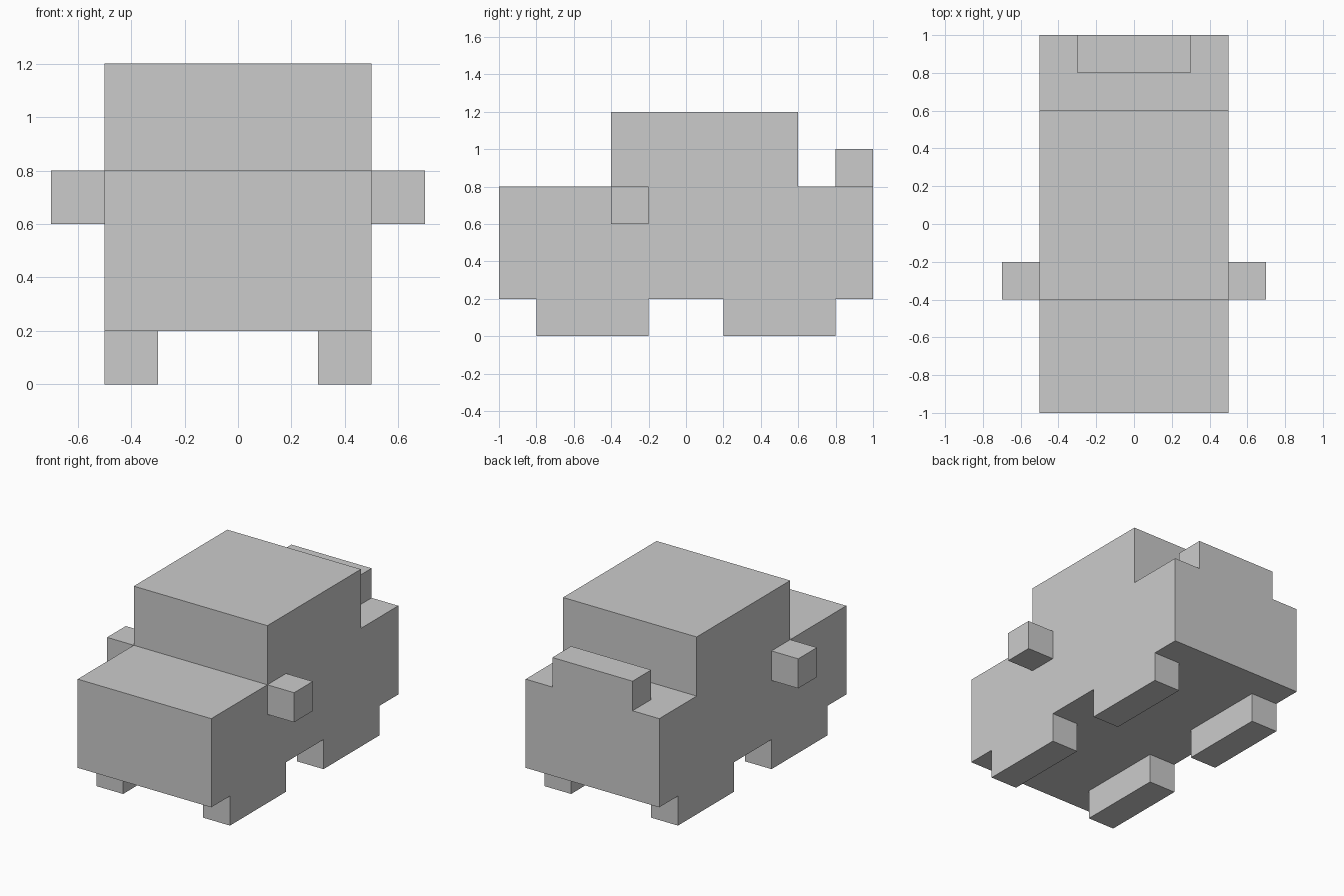
import bpy
import bmesh
from mathutils import Vector

cube = bpy.data.objects.get("Cube")
if cube:
    bpy.data.objects.remove(cube, do_unlink=True)

# Single plain grey paint
grey = bpy.data.materials.new("plain_grey")
grey.use_nodes = True
colour = (0.6, 0.6, 0.6, 1)
grey.diffuse_color = colour
grey.node_tree.nodes["Principled BSDF"].inputs["Base Color"].default_value = colour


def finish(name, bm):
    bmesh.ops.recalc_face_normals(bm, faces=bm.faces)
    mesh = bpy.data.meshes.new(name)
    bm.to_mesh(mesh)
    bm.free()
    mesh.materials.append(grey)
    obj = bpy.data.objects.new(name, mesh)
    bpy.context.collection.objects.link(obj)
    return obj


def extrude_profile(name, points, half_width):
    """Extrude a (y, z) side profile across x."""
    bm = bmesh.new()
    face = bm.faces.new([bm.verts.new((-half_width, y, z)) for y, z in points])
    side = bmesh.ops.extrude_face_region(bm, geom=[face], use_keep_orig=True)
    verts = [v for v in side["geom"] if isinstance(v, bmesh.types.BMVert)]
    bmesh.ops.translate(bm, verts=verts, vec=(2 * half_width, 0, 0))
    return finish(name, bm)


def box(name, low, high):
    """Box between two opposite corners."""
    low, high = Vector(low), Vector(high)
    bm = bmesh.new()
    bmesh.ops.create_cube(bm, size=1)
    bmesh.ops.scale(bm, verts=bm.verts, vec=high - low)
    bmesh.ops.translate(bm, verts=bm.verts, vec=(low + high) / 2)
    return finish(name, bm)


# Body with bonnet, cabin and rear deck in one stepped profile
extrude_profile("body", [(-1, 0.2), (1, 0.2), (1, 0.8), (0.6, 0.8),
                         (0.6, 1.2), (-0.4, 1.2), (-0.4, 0.8), (-1, 0.8)], 0.5)

# Raised block on the rear edge
box("rear_block", (-0.3, 0.8, 0.8), (0.3, 1, 1))

# Wheels and side mirrors, in left and right pairs
for side, sign in (("left", 1), ("right", -1)):
    def pair_box(name, inner, outer, y0, y1, z0, z1):
        x0, x1 = sorted((sign * inner, sign * outer))
        box(f"{side}_{name}", (x0, y0, z0), (x1, y1, z1))

    pair_box("front_wheel", 0.3, 0.5, -0.8, -0.2, 0, 0.2)
    pair_box("rear_wheel", 0.3, 0.5, 0.2, 0.8, 0, 0.2)
    pair_box("side_mirror", 0.5, 0.7, -0.4, -0.2, 0.6, 0.8)
